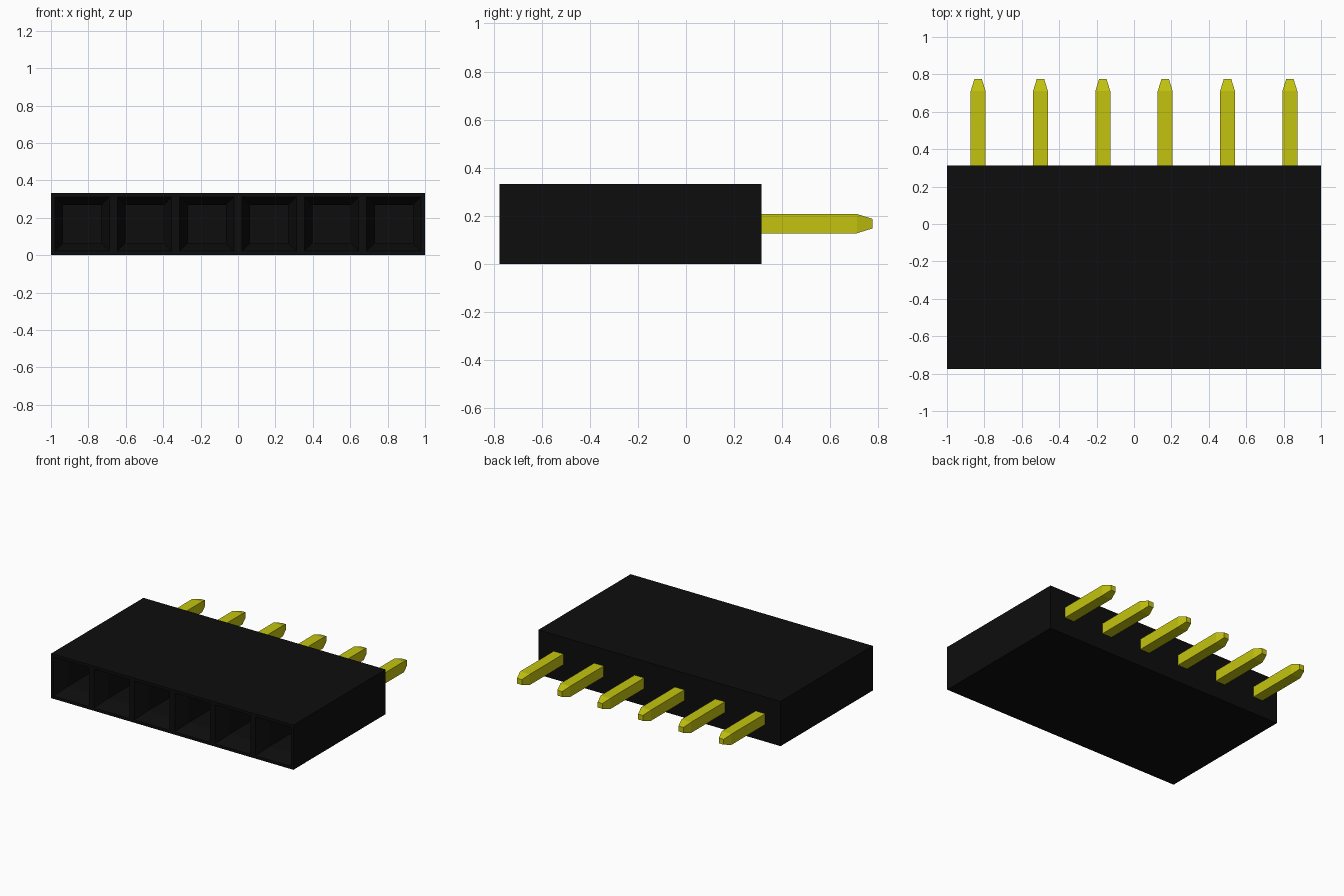
import bpy, bmesh
from mathutils import Vector

if "Cube" in bpy.data.objects:
    bpy.data.objects.remove(bpy.data.objects["Cube"], do_unlink=True)

COUNT, PITCH = 6, 1 / 3
FRONT, BACK, TIP = -0.775, 0.313, 0.775
HEIGHT = 0.333


def material(name, rgb, roughness):
    mat = bpy.data.materials.new(name)
    mat.use_nodes = True
    mat.diffuse_color = (*rgb, 1)
    bsdf = mat.node_tree.nodes["Principled BSDF"]
    bsdf.inputs["Base Color"].default_value = (*rgb, 1)
    bsdf.inputs["Roughness"].default_value = roughness
    return mat


def add_object(name, bm, mat):
    bmesh.ops.recalc_face_normals(bm, faces=bm.faces)
    mesh = bpy.data.meshes.new(name)
    bm.to_mesh(mesh)
    bm.free()
    mesh.materials.append(mat)
    obj = bpy.data.objects.new(name, mesh)
    bpy.context.collection.objects.link(obj)
    return obj


def add_box(bm, lo, hi):
    lo, hi = Vector(lo), Vector(hi)
    verts = bmesh.ops.create_cube(bm, size=1)["verts"]
    for v in verts:
        v.co = (lo + hi) / 2 + v.co * (hi - lo)
    return verts


black = material("black plastic", (0.004, 0.004, 0.004), 0.6)
yellow = material("yellow metal", (0.55, 0.55, 0.005), 0.4)

# Housing: a box cut into six cells along its length
bm = bmesh.new()
add_box(bm, (-1, FRONT, 0), (1, BACK, HEIGHT))
for i in range(1, COUNT):
    bmesh.ops.bisect_plane(bm, geom=bm.verts[:] + bm.edges[:] + bm.faces[:],
                           plane_co=(-1 + i * PITCH, 0, 0), plane_no=(1, 0, 0))
bm.normal_update()

# Sockets: rim, tapered funnel, then a straight square hole
cells = [f for f in bm.faces if f.normal.y < -0.9]
bmesh.ops.inset_individual(bm, faces=cells, thickness=0.03)
bmesh.ops.inset_individual(bm, faces=cells, thickness=0.062, depth=-0.1)
floors = bmesh.ops.extrude_discrete_faces(bm, faces=cells)["faces"]
bmesh.ops.translate(bm, vec=(0, 0.5, 0),
                    verts=list({v for f in floors for v in f.verts}))
add_object("housing", bm, black)

# Pins: square bars with a tapered end
for i in range(COUNT):
    x, z, r = -1 + (i + 0.5) * PITCH, 0.168, 0.04
    bm = bmesh.new()
    add_box(bm, (x - r, BACK - 0.05, z - r), (x + r, 0.71, z + r))
    bm.normal_update()
    end = [f for f in bm.faces if f.normal.y > 0.9]
    tip = bmesh.ops.extrude_discrete_faces(bm, faces=end)["faces"][0]
    for v in tip.verts:
        v.co = (x + (v.co.x - x) * 0.5, TIP, z + (v.co.z - z) * 0.5)
    add_object(f"pin_{i + 1}", bm, yellow)
